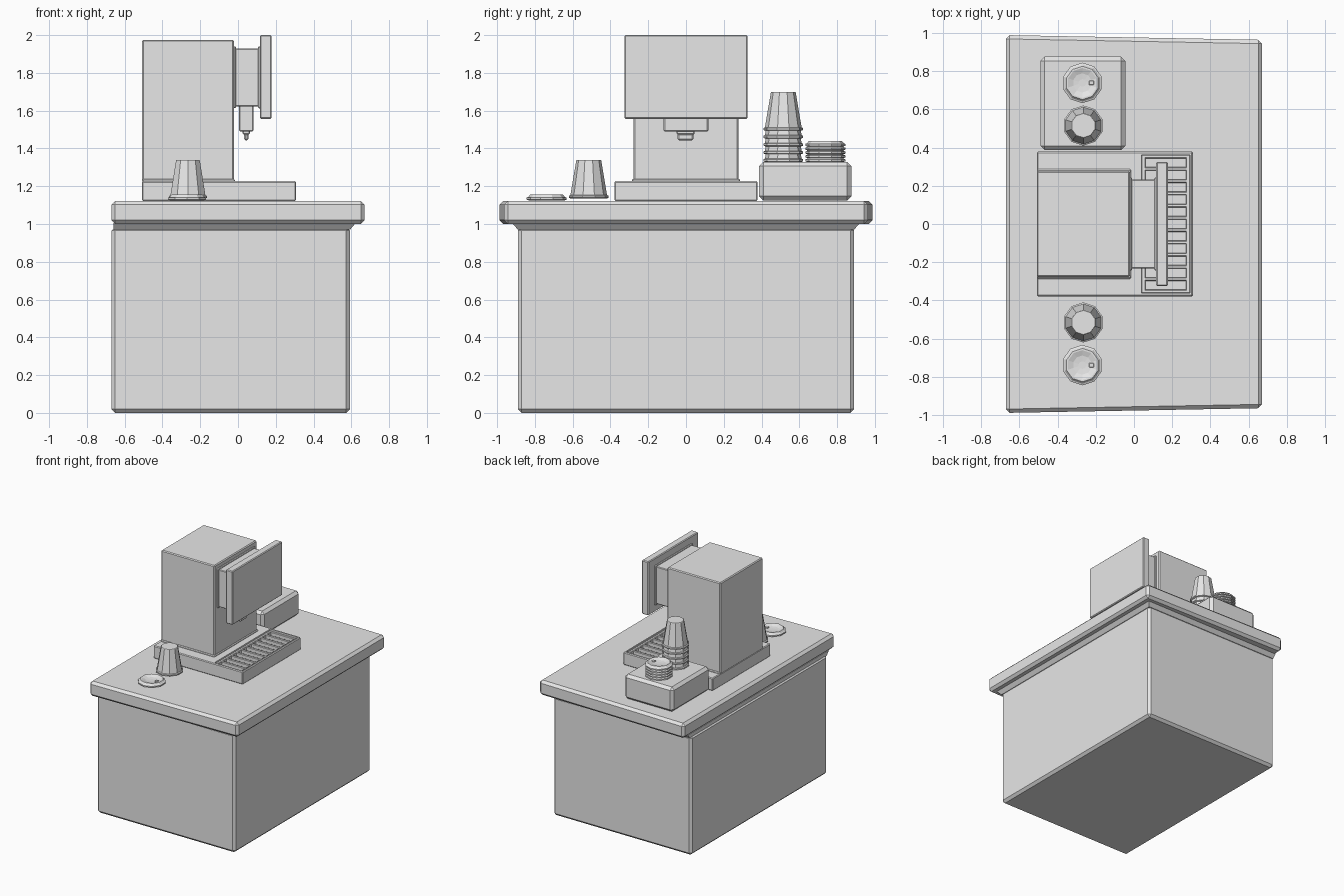
import bpy, bmesh, math

if "Cube" in bpy.data.objects:
    bpy.data.objects.remove(bpy.data.objects["Cube"], do_unlink=True)

grey = bpy.data.materials.new("plain_grey")
grey.use_nodes = True
grey.diffuse_color = (0.8, 0.8, 0.8, 1)
grey.node_tree.nodes["Principled BSDF"].inputs["Base Color"].default_value = (0.8, 0.8, 0.8, 1)


def finish(name, bm):
    bmesh.ops.recalc_face_normals(bm, faces=bm.faces)
    mesh = bpy.data.meshes.new(name)
    bm.to_mesh(mesh)
    bm.free()
    mesh.materials.append(grey)
    obj = bpy.data.objects.new(name, mesh)
    bpy.context.collection.objects.link(obj)
    return obj


def box(name, x, y, z, bevel=0.0, shape=None):
    """Box from three ranges; shape may move a corner before bevelling."""
    bm = bmesh.new()
    bmesh.ops.create_cube(bm, size=1)
    for v in bm.verts:
        high = [c > 0 for c in v.co]
        v.co = [r[h] for r, h in zip((x, y, z), high)]
        if shape:
            shape(v.co, high)
    if bevel:
        bmesh.ops.bevel(bm, geom=bm.edges[:], offset=bevel, segments=1,
                        affect='EDGES', clamp_overlap=True)
    return finish(name, bm)


def lathe(name, profile, loc, sides=10):
    """Closed faceted solid turned around a vertical axis."""
    bm = bmesh.new()
    rings = []
    for r, z in profile:
        ring = []
        for i in range(sides):
            a = 2 * math.pi * (i + 0.5) / sides
            ring.append(bm.verts.new((loc[0] + r * math.cos(a),
                                      loc[1] + r * math.sin(a), loc[2] + z)))
        rings.append(ring)
    for low, top in zip(rings, rings[1:]):
        for i in range(sides):
            j = (i + 1) % sides
            bm.faces.new((low[i], low[j], top[j], top[i]))
    bm.faces.new(rings[0][::-1])
    bm.faces.new(rings[-1])
    return finish(name, bm)


# Cabinet, flared moulding and slightly tapered counter top
def flare(co, high):
    if high[2]:
        co.y += 0.03 if high[1] else -0.03
        co.x += 0.03 if high[0] else 0


def taper(co, high):
    if high[0]:
        co.y *= 0.975


box("cabinet", (-0.67, 0.593), (-0.89, 0.89), (0, 0.985), 0.02)
box("counter_moulding", (-0.66, 0.593), (-0.89, 0.89), (0.97, 1.005), 0, flare)
box("counter_top", (-0.67, 0.67), (-0.988, 0.988), (1.0, 1.122), 0.02, taper)

# Machine base with a recessed drip tray
base = box("machine_base", (-0.508, 0.308), (-0.378, 0.378), (1.122, 1.227), 0.006)
cutter = box("tray_cutter", (0.04, 0.292), (-0.362, 0.362), (1.185, 1.3))
cutter.hide_render = True
cutter.hide_viewport = True
cut = base.modifiers.new("tray_recess", 'BOOLEAN')
cut.object = cutter
cut.operation = 'DIFFERENCE'
cut.solver = 'EXACT'

# Drip grate: frame rails and cross bars
for i, x in enumerate((0.05, 0.282)):
    box(f"grate_rail_{i + 1}", (x - 0.01, x + 0.01), (-0.36, 0.36), (1.184, 1.217), 0.003)
bars = 12
for i in range(bars):
    y = -0.352 + 0.704 * i / (bars - 1)
    box(f"grate_bar_{i + 1}", (0.05, 0.282), (y - 0.009, y + 0.009), (1.184, 1.216), 0.004)

# Machine body, brewing head and front panel
box("body_foot", (-0.507, -0.015), (-0.287, 0.287), (1.22, 1.238), 0.006)
box("machine_body", (-0.508, -0.022), (-0.277, 0.277), (1.22, 1.975), 0.007)
box("head_collar", (-0.03, -0.01), (-0.243, 0.243), (1.615, 1.94), 0.005)
box("brewing_head", (-0.03, 0.12), (-0.233, 0.233), (1.622, 1.93), 0.005)
box("panel_collar", (0.106, 0.125), (-0.243, 0.243), (1.612, 1.94), 0.005)
box("front_panel", (0.116, 0.177), (-0.325, 0.325), (1.557, 2.0), 0.006)
box("nozzle_block", (0.005, 0.083), (-0.118, 0.118), (1.49, 1.63), 0.006)
box("nozzle_collar", (0.025, 0.063), (-0.05, 0.045), (1.475, 1.5), 0.004)
box("nozzle_tip", (0.032, 0.056), (-0.045, 0.04), (1.443, 1.48), 0.008)

# Storage box beside the machine
box("storage_box", (-0.49, -0.045), (0.387, 0.875), (1.125, 1.328), 0.022)

# Upturned cups: one on the counter, five nested on the box
CUP = [(0.095, 0), (0.105, 0.004), (0.105, 0.014), (0.097, 0.018), (0.066, 0.202), (0.063, 0.205)]
lathe("counter_cup", CUP, (-0.265, -0.515, 1.135))
for i in range(5):
    lathe(f"stacked_cup_{i + 1}", CUP, (-0.265, 0.515, 1.328 + 0.0415 * i))

# Dished lids: one on the counter, a stack on the box
LID = [(0.095, 0), (0.106, 0.004), (0.106, 0.014), (0.097, 0.018), (0.087, 0.03),
       (0.078, 0.03), (0.05, 0.02), (0.02, 0.017)]


def lid(name, x, y, z):
    lathe(name, LID, (x, y, z))
    box(name + "_spout", (x + 0.035, x + 0.06), (y - 0.012, y + 0.012), (z + 0.012, z + 0.028), 0.003)


lid("counter_lid", -0.27, -0.738, 1.125)
for i in range(5):
    lid(f"stacked_lid_{i + 1}", -0.27, 0.738, 1.328 + 0.0205 * i)
